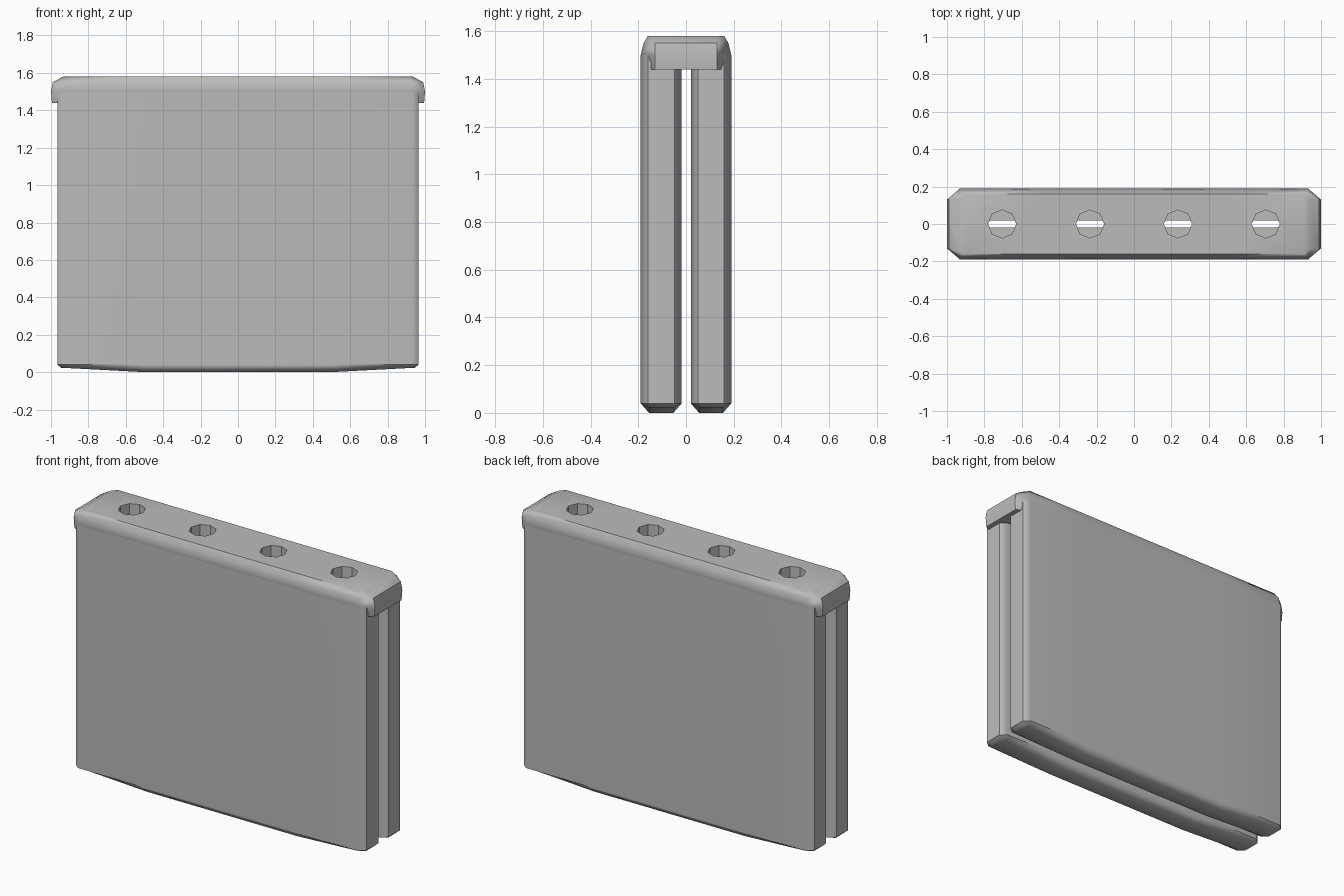
import bpy, bmesh, math

cube = bpy.data.objects.get("Cube")
if cube:
    bpy.data.objects.remove(cube, do_unlink=True)

GREY = (0.5, 0.5, 0.5, 1)
mat = bpy.data.materials.new("plain grey")
mat.use_nodes = True
mat.diffuse_color = GREY
mat.node_tree.nodes["Principled BSDF"].inputs["Base Color"].default_value = GREY


def loft(name, rings):
    """Skin a stack of closed rings and cap both ends."""
    bm = bmesh.new()
    loops = [[bm.verts.new(p) for p in ring] for ring in rings]
    n = len(loops[0])
    for low, high in zip(loops, loops[1:]):
        for i in range(n):
            j = (i + 1) % n
            bm.faces.new((low[i], low[j], high[j], high[i]))
    caps = [bm.faces.new(loops[0][::-1]), bm.faces.new(loops[-1])]
    bmesh.ops.triangulate(bm, faces=caps)
    bmesh.ops.recalc_face_normals(bm, faces=bm.faces)
    mesh = bpy.data.meshes.new(name)
    bm.to_mesh(mesh)
    bm.free()
    mesh.materials.append(mat)
    ob = bpy.data.objects.new(name, mesh)
    bpy.context.collection.objects.link(ob)
    return ob


def outline(long_x, end_x, y0, y1, chamfer):
    """Chamfered rectangle with extra points along its long sides."""
    side = [-long_x, -0.5, 0.5, long_x]
    return ([(x, y0) for x in side]
            + [(end_x, y0 + chamfer), (end_x, y1 - chamfer)]
            + [(x, y1) for x in side[::-1]]
            + [(-end_x, y1 - chamfer), (-end_x, y0 + chamfer)])


def slab(name, y0, y1, top):
    """Tall panel with chamfered corners and a slightly bowed bottom."""
    full = outline(0.93, 0.965, y0, y1, 0.03)
    foot = outline(0.915, 0.945, y0 + 0.035, y1 - 0.035, 0.02)
    rings = [[(x, y, 0.0 if abs(x) < 0.6 else 0.022) for x, y in foot],
             [(x, y, 0.04) for x, y in full],
             [(x, y, top) for x, y in full]]
    return loft(name, rings)


def cap_ring(z, long_x, end_x, half_y, end_y):
    return [(x, y, z) for x, y in
            outline(long_x, end_x, -half_y, half_y, half_y - end_y)]


# Two hanging panels and the bridging cap
parts = [slab("front_panel", -0.19, -0.018, 1.5),
         slab("back_panel", 0.02, 0.19, 1.5),
         loft("top_cap", [cap_ring(1.44, 0.93, 0.995, 0.165, 0.13),
                          cap_ring(1.5, 0.93, 1.0, 0.19, 0.13),
                          cap_ring(1.55, 0.93, 0.99, 0.178, 0.13),
                          cap_ring(1.58, 0.91, 0.935, 0.16, 0.13)])]

# Eight-sided holes through the cap
cutters = []
for x in (-0.705, -0.235, 0.235, 0.705):
    bpy.ops.mesh.primitive_cylinder_add(
        vertices=8, radius=0.075, depth=0.3, location=(x, 0, 1.58))
    cutter = bpy.context.object
    cutter.name = "hole_cutter"
    cutter.hide_render = True
    cutter.data.materials.append(mat)
    cutters.append(cutter)

for ob in parts:
    bpy.ops.object.select_all(action="DESELECT")
    ob.select_set(True)
    bpy.context.view_layer.objects.active = ob
    for cutter in cutters:
        mod = ob.modifiers.new("hole", "BOOLEAN")
        mod.operation = "DIFFERENCE"
        mod.solver = "EXACT"
        mod.object = cutter
        bpy.ops.object.modifier_apply(modifier=mod.name)
    # Soft chamfers, crisp holes
    bpy.ops.object.shade_smooth_by_angle(angle=math.radians(44))
    soft = ob.modifiers.new("soft_chamfers", "WEIGHTED_NORMAL")
    soft.keep_sharp = True

for cutter in cutters:
    bpy.data.objects.remove(cutter, do_unlink=True)
